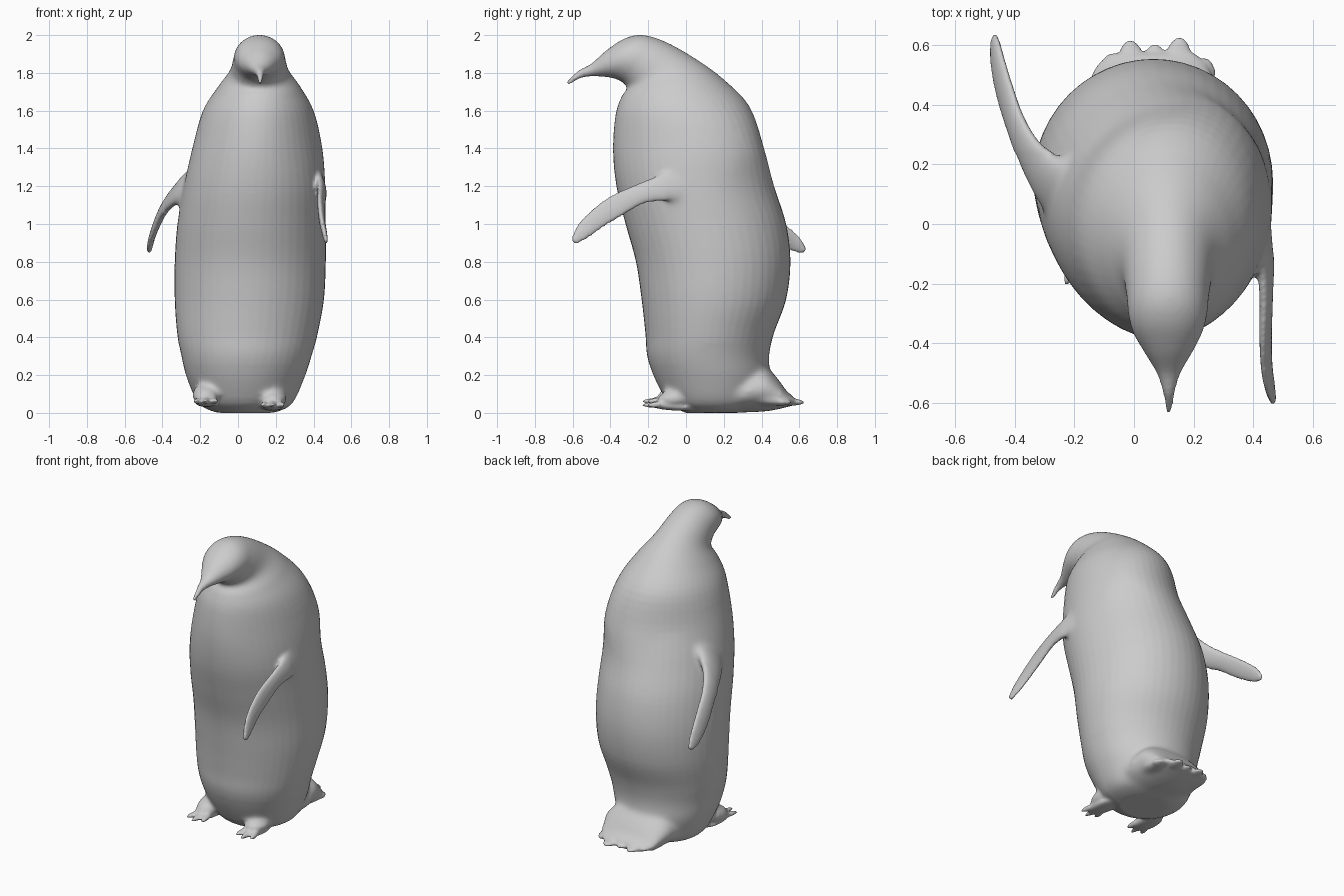
import bpy, bmesh, math
from mathutils import Vector

if "Cube" in bpy.data.objects:
    bpy.data.objects.remove(bpy.data.objects["Cube"])


def make(name, bm):
    bmesh.ops.recalc_face_normals(bm, faces=bm.faces)
    me = bpy.data.meshes.new(name)
    bm.to_mesh(me)
    bm.free()
    me.polygons.foreach_set("use_smooth", [True] * len(me.polygons))
    ob = bpy.data.objects.new(name, me)
    bpy.context.collection.objects.link(ob)
    return ob


def spline(a, b, c, d, t):
    return 0.5 * (2 * b + (c - a) * t + (2 * a - 5 * b + 4 * c - d) * t * t
                  + (3 * b - a - 3 * c + d) * t ** 3)


def loft(name, rings, steps=5, seg=48):
    """rings: (centre, u, v) ellipses, smoothly interpolated and capped."""
    bm = bmesh.new()
    full = []
    n = len(rings)
    for i in range(n - 1):
        q = [rings[max(0, min(n - 1, i + k))] for k in (-1, 0, 1, 2)]
        for s in range(steps):
            full.append([spline(q[0][j], q[1][j], q[2][j], q[3][j], s / steps) for j in range(3)])
    full.append(rings[-1])
    loops = []
    for c, u, v in full:
        angs = [2 * math.pi * k / seg for k in range(seg)]
        loops.append([bm.verts.new(c + u * math.cos(a) + v * math.sin(a)) for a in angs])
    for p, q in zip(loops, loops[1:]):
        for k in range(seg):
            m = (k + 1) % seg
            bm.faces.new((p[k], p[m], q[m], q[k]))
    bm.faces.new(loops[0])
    bm.faces.new(loops[-1])
    return make(name, bm)


def side_ring(ay, az, by, bz, cx, w):
    """Ellipse spanning a front and a back point of the side outline."""
    a, b = Vector((cx, ay, az)), Vector((cx, by, bz))
    return ((a + b) / 2, (b - a) / 2, Vector((w, 0, 0)))


def flipper(name, path, out):
    """Flat blade along (x, y, z, half width, half thickness), facing 'out'."""
    pts = [Vector(p[:3]) for p in path]
    rings = []
    for i, p in enumerate(path):
        t = (pts[min(i + 1, len(pts) - 1)] - pts[max(i - 1, 0)]).normalized()
        nrm = Vector(out)
        nrm = (nrm - t * nrm.dot(t)).normalized()
        rings.append((pts[i], nrm.cross(t) * p[3], nrm * p[4]))
    return loft(name, rings, seg=24)


def blob(name, a, b, width, height):
    """Ellipsoid stretched from a to b."""
    a, b = Vector(a), Vector(b)
    d = b - a
    side = d.cross(Vector((0, 0, 1))).normalized()
    up = side.cross(d).normalized()
    bm = bmesh.new()
    bmesh.ops.create_uvsphere(bm, u_segments=20, v_segments=12, radius=1)
    for v in bm.verts:
        x, y, z = v.co
        v.co = (a + b) / 2 + d * (z / 2) + side * (x * width) + up * (y * height)
    return make(name, bm)


# torso, neck, head and beak: one sweep that bends forward
body = loft("body", [side_ring(*r) for r in [
    (0.0, 0.0, 0.28, 0.0, 0.04, 0.15),
    (-0.09, 0.05, 0.39, 0.04, 0.04, 0.245),
    (-0.165, 0.18, 0.44, 0.18, 0.04, 0.31),
    (-0.205, 0.3, 0.44, 0.3, 0.045, 0.345),
    (-0.215, 0.42, 0.465, 0.42, 0.05, 0.372),
    (-0.235, 0.6, 0.53, 0.6, 0.06, 0.395),
    (-0.265, 0.8, 0.553, 0.8, 0.065, 0.40),
    (-0.32, 1.0, 0.53, 1.0, 0.072, 0.393),
    (-0.37, 1.2, 0.465, 1.2, 0.085, 0.375),
    (-0.395, 1.4, 0.405, 1.4, 0.095, 0.345),
    (-0.38, 1.57, 0.335, 1.62, 0.105, 0.295),
    (-0.345, 1.67, 0.2, 1.765, 0.112, 0.222),
    (-0.315, 1.715, 0.05, 1.875, 0.113, 0.16),
    (-0.33, 1.745, -0.11, 1.965, 0.113, 0.14),
    (-0.365, 1.765, -0.23, 2.0, 0.113, 0.132),
    (-0.40, 1.775, -0.325, 1.982, 0.113, 0.115),
    (-0.44, 1.78, -0.42, 1.92, 0.115, 0.08),
    (-0.50, 1.782, -0.50, 1.85, 0.116, 0.04),
    (-0.56, 1.772, -0.57, 1.812, 0.117, 0.02),
    (-0.625, 1.735, -0.635, 1.755, 0.118, 0.01)]])

# shoulders turn: fuller at back right, shallower at the other corners
for v in body.data.vertices:
    x, y, z = v.co
    g = math.exp(-((z - 1.45) / 0.2) ** 2)
    s, t = (x - 0.1 + y) * 0.707, (0.1 - x + y) * 0.707
    ds = min(1, abs(s / 0.38) ** 3) * (0.045 if s > 0 else 0.015) * g
    dt = -min(1, abs(t / 0.38) ** 3) * math.copysign(0.025 if t > 0 else 0.018, t) * g
    v.co.x += 0.707 * (ds - dt)
    v.co.y += 0.707 * (ds + dt)

# tail: flared wedge behind the body, with fanned feather tips
parts = [loft("tail", [(Vector((0.06, y, (lo + hi) / 2)), Vector((w, 0, 0)),
                        Vector((0, 0, (hi - lo) / 2))) for y, lo, hi, w in [
    (0.1, 0.005, 0.12, 0.16), (0.28, 0.002, 0.2, 0.235), (0.40, 0.006, 0.25, 0.235),
    (0.47, 0.015, 0.20, 0.215), (0.53, 0.03, 0.12, 0.185), (0.57, 0.04, 0.085, 0.15)]])]
for k, tip in ((-2, 0.53), (-1, 0.62), (0, 0.605), (1, 0.63), (2, 0.56)):
    parts.append(blob("tail_feather", (0.07 + 0.06 * k, 0.3, 0.07),
                      (0.07 + 0.085 * k, tip, 0.055), 0.06, 0.025))

# flippers: right swings forward, left swings back
parts.append(flipper("right_flipper", [
    (0.38, 0.07, 1.28, 0.14, 0.04), (0.42, -0.03, 1.225, 0.11, 0.033),
    (0.44, -0.13, 1.19, 0.073, 0.026), (0.443, -0.24, 1.16, 0.056, 0.021),
    (0.441, -0.37, 1.095, 0.062, 0.019), (0.445, -0.48, 1.02, 0.055, 0.017),
    (0.457, -0.55, 0.955, 0.043, 0.014), (0.468, -0.595, 0.905, 0.018, 0.01)],
    (1, 0.05, 0.22)))
parts.append(flipper("left_flipper", [
    (-0.19, 0.08, 1.25, 0.14, 0.06), (-0.275, 0.14, 1.20, 0.115, 0.045),
    (-0.345, 0.225, 1.14, 0.08, 0.03), (-0.395, 0.33, 1.075, 0.06, 0.024),
    (-0.432, 0.44, 0.995, 0.06, 0.02), (-0.455, 0.53, 0.93, 0.053, 0.017),
    (-0.465, 0.59, 0.885, 0.04, 0.014), (-0.468, 0.63, 0.855, 0.016, 0.01)],
    (-0.85, -0.15, 0.45)))

# feet: ankle swelling, sole and three toes each
for x, z, lean in ((-0.16, 0.06, -0.015), (0.18, 0.04, 0.005)):
    parts.append(blob("ankle", (x, 0.06, z + 0.06), (x + lean, -0.15, z + 0.02), 0.075, 0.055))
    parts.append(blob("sole", (x, 0.06, z - 0.015), (x + lean, -0.19, z), 0.06, 0.02))
    for k in (-1, 0, 1):
        parts.append(blob("toe", (x + 0.025 * k, -0.07, z + 0.01),
                          (x + lean + 0.056 * k, -0.235 + 0.025 * abs(k), z), 0.02, 0.017))

# fuse everything into one skin
bpy.ops.object.select_all(action='DESELECT')
for ob in parts + [body]:
    ob.select_set(True)
bpy.context.view_layer.objects.active = body
bpy.ops.object.join()
rm = body.modifiers.new("fuse", 'REMESH')
rm.mode = 'VOXEL'
rm.voxel_size = 0.01
rm.use_smooth_shade = True
bpy.ops.object.modifier_apply(modifier="fuse")

# blend the tail, ankle and shoulder joints more strongly than the rest
joints = body.vertex_groups.new(name="joints")
for v in body.data.vertices:
    x, y, z = v.co
    tail = z < 0.36 and 0.08 < y < 0.5
    ankle = z > 0.09 and z < 0.25 and y < -0.02
    shoulder = 1.0 < z < 1.5 and ((x < -0.18 and y < 0.24) or (x > 0.36 and y > -0.1))
    if tail or ankle or shoulder:
        joints.add([v.index], 1.0, 'REPLACE')
for name, rounds, group in (("blend", 40, "joints"), ("soften", 4, "")):
    sm = body.modifiers.new(name, 'SMOOTH')
    sm.factor = 0.5
    sm.iterations = rounds
    sm.vertex_group = group
